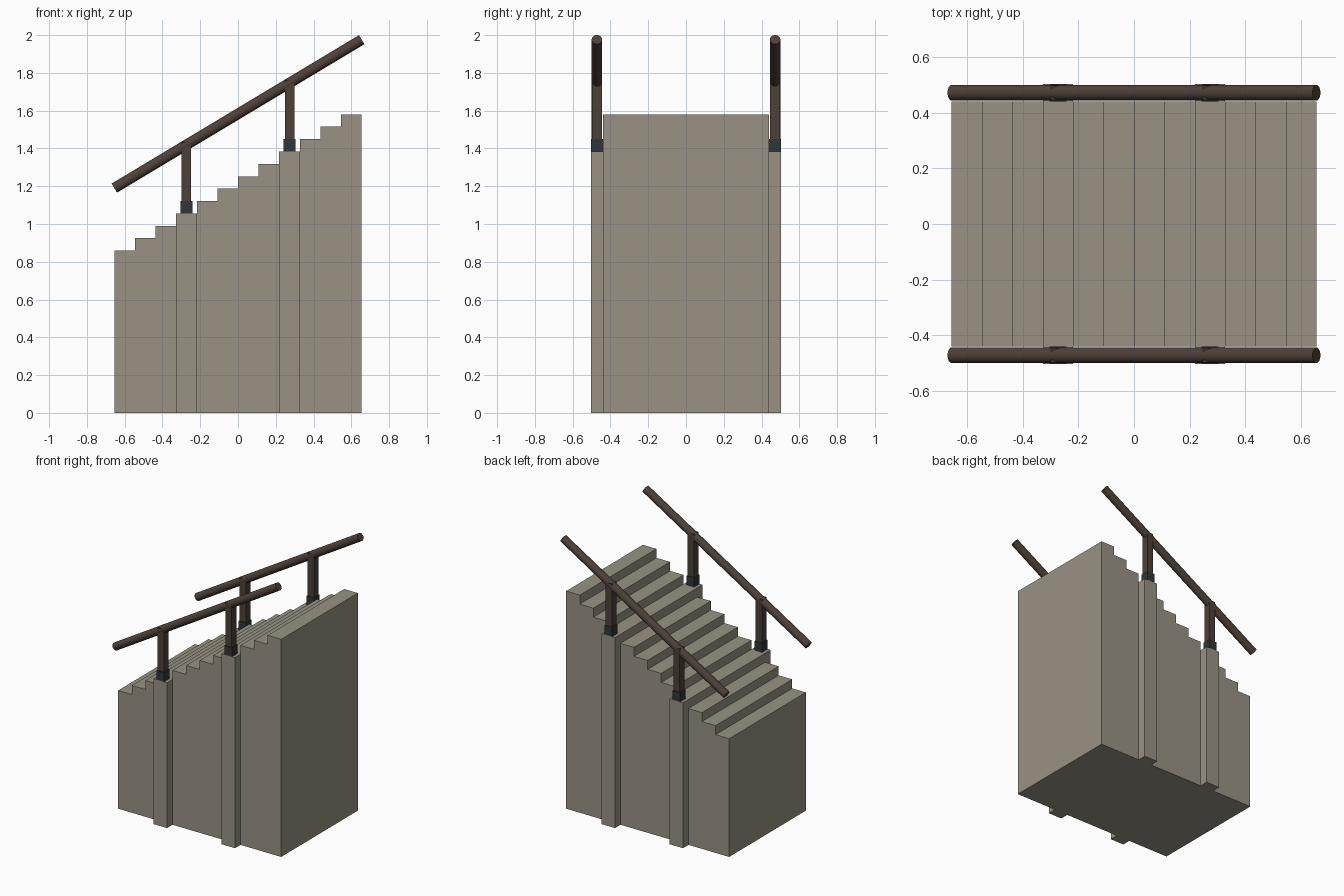
import bpy, bmesh, math
from mathutils import Vector

if "Cube" in bpy.data.objects:
    bpy.data.objects.remove(bpy.data.objects["Cube"])

STEPS, HALF_X, HALF_Y, OUT_Y = 12, 0.655, 0.44, 0.503
TREAD = 2 * HALF_X / STEPS
RISE, Z0 = 0.0656, 0.859
RAIL_Y, RAIL_R = (HALF_Y + OUT_Y) / 2, 0.028
RAIL_LOW, RAIL_HIGH = 1.19, 1.976


def material(name, rgb):
    m = bpy.data.materials.new(name)
    m.diffuse_color = (*rgb, 1)
    m.use_nodes = True
    m.node_tree.nodes["Principled BSDF"].inputs["Base Color"].default_value = m.diffuse_color
    return m


stone = material("stone", (0.32, 0.29, 0.23))
wood = material("brown_metal", (0.075, 0.052, 0.041))
dark = material("dark_metal", (0.03, 0.037, 0.04))


def add_object(name, bm, mat):
    bmesh.ops.recalc_face_normals(bm, faces=bm.faces)
    me = bpy.data.meshes.new(name)
    bm.to_mesh(me)
    bm.free()
    me.materials.append(mat)
    ob = bpy.data.objects.new(name, me)
    bpy.context.collection.objects.link(ob)
    return ob


def box(name, lo, hi, mat):
    bm = bmesh.new()
    bmesh.ops.create_cube(bm, size=1)
    lo, hi = Vector(lo), Vector(hi)
    for v in bm.verts:
        v.co = (lo + hi) / 2 + v.co * (hi - lo)
    return add_object(name, bm, mat)


# Solid stair block: stepped profile extruded across y
profile = [(HALF_X, 0), (-HALF_X, 0)]
for i in range(STEPS):
    x, z = -HALF_X + i * TREAD, Z0 + i * RISE
    profile += [(x, z), (x + TREAD, z)]
bm = bmesh.new()
face = bm.faces.new([bm.verts.new((x, -HALF_Y, z)) for x, z in profile])
ext = bmesh.ops.extrude_face_region(bm, geom=[face])
bmesh.ops.translate(bm, vec=(0, 2 * HALF_Y, 0),
                    verts=[v for v in ext["geom"] if isinstance(v, bmesh.types.BMVert)])
add_object("stair_block", bm, stone)

slope = (RAIL_HIGH - RAIL_LOW) / (2 * HALF_X)
for side, s in (("front", -1), ("back", 1)):
    y = s * RAIL_Y
    for place, i in (("lower", 3), ("upper", 8)):
        x, z = -HALF_X + (i + 0.5) * TREAD, Z0 + i * RISE
        tag = f"{side}_{place}"
        # Pier, socket and post under the rail
        ys = sorted((s * HALF_Y, s * OUT_Y))
        box("pier_" + tag, (x - TREAD / 2, ys[0], 0), (x + TREAD / 2, ys[1], z), stone)
        box("socket_" + tag, (x - 0.031, y - 0.0315, z), (x + 0.031, y + 0.0315, z + 0.066), dark)
        top = RAIL_LOW + (x + HALF_X) * slope + 0.015
        box("post_" + tag, (x - 0.025, y - 0.026, z + 0.06), (x + 0.025, y + 0.026, top), wood)
    # Sloping round handrail
    a, b = Vector((-HALF_X, y, RAIL_LOW)), Vector((HALF_X, y, RAIL_HIGH))
    bpy.ops.mesh.primitive_cylinder_add(vertices=24, radius=RAIL_R, depth=(b - a).length,
                                        location=(a + b) / 2,
                                        rotation=(b - a).to_track_quat("Z", "Y").to_euler())
    rail = bpy.context.object
    rail.name = "handrail_" + side
    rail.data.materials.append(wood)
    bpy.ops.object.shade_smooth_by_angle(angle=math.radians(40))
